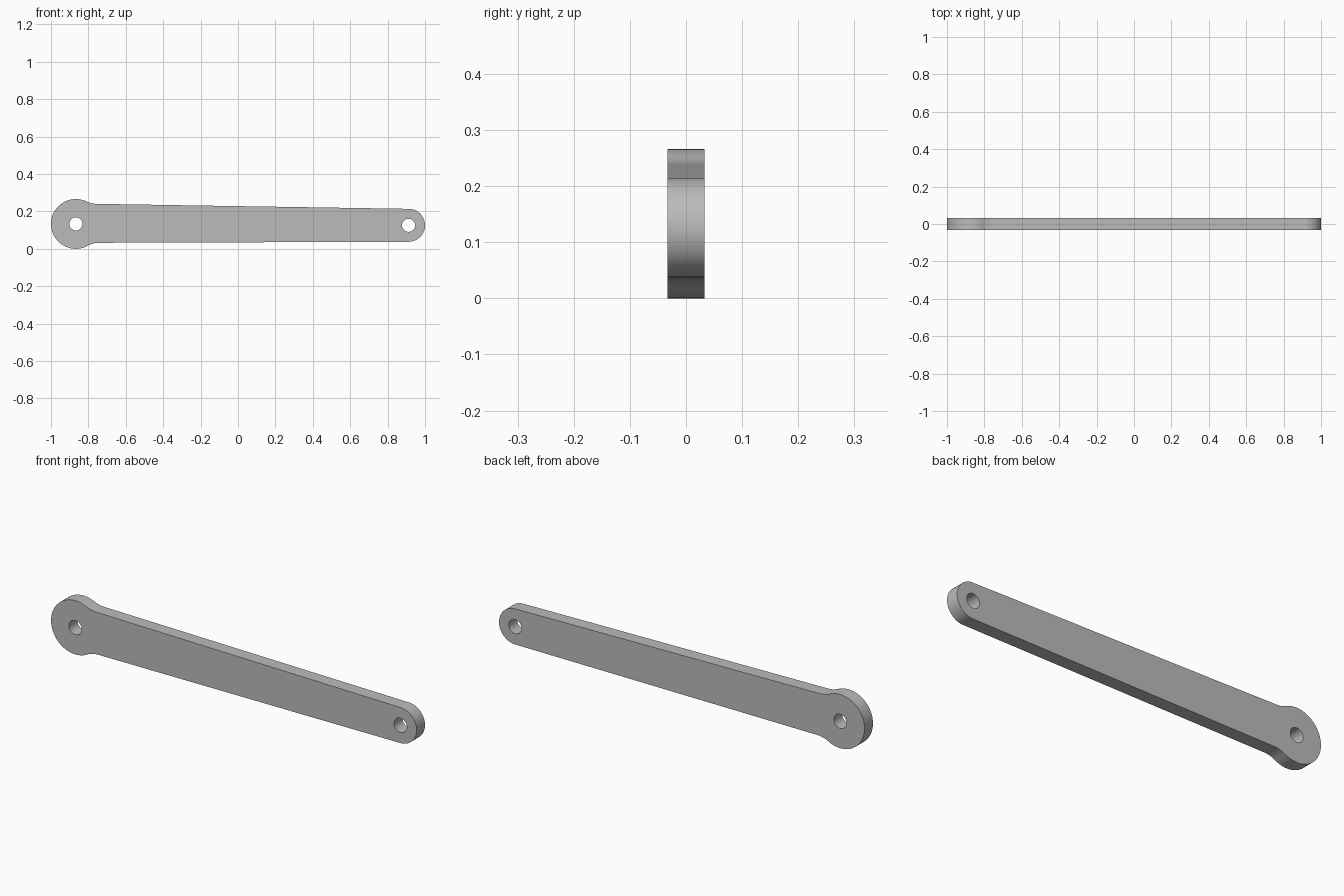
import bpy, bmesh, math

cube = bpy.data.objects.get("Cube")
if cube:
    bpy.data.objects.remove(cube)

HALF_DEPTH = 0.033
HOLE_R = 0.035
BIG = (-0.867, 0.133, 0.133)      # x, z, radius of the large eye
SMALL = (0.912, 0.1255, 0.088)    # x, z, radius of the small eye
FILLET = 0.13


def arc(cx, cz, r, start, end, steps):
    """Points along an arc, both ends included."""
    angles = [start + (end - start) * i / steps for i in range(steps + 1)]
    return [(cx + r * math.cos(a), cz + r * math.sin(a)) for a in angles]


def fillet_centre(edge_z, side):
    """Centre of the concave fillet touching the large eye and an arm edge."""
    z = edge_z + side * FILLET
    dx = math.sqrt((BIG[2] + FILLET) ** 2 - (z - BIG[1]) ** 2)
    return BIG[0] + dx, z


# Outline, counter-clockwise from the bottom of the small eye
up, down = fillet_centre(0.24, 1), fillet_centre(0.032, -1)
up_angle = math.atan2(up[1] - BIG[1], up[0] - BIG[0])
down_angle = math.atan2(down[1] - BIG[1], down[0] - BIG[0])
quarter = math.pi / 2

outline = arc(*SMALL, -quarter, quarter - 0.016, 40)
outline += arc(*up, FILLET, -quarter - 0.016, up_angle - math.pi, 14)
outline += arc(*BIG, up_angle, down_angle + 2 * math.pi, 64)[1:-1]
outline += arc(*down, FILLET, down_angle + math.pi, quarter, 14)
holes = [arc(x, z, HOLE_R, 0, 2 * math.pi, 40)[:-1] for x, z, _ in (BIG, SMALL)]

# Fill the profile around both pin holes, then extrude it to the plate depth
bm = bmesh.new()
edges = []
for loop in [outline] + holes:
    verts = [bm.verts.new((x, -HALF_DEPTH, z)) for x, z in loop]
    edges += [bm.edges.new((v, verts[i - 1])) for i, v in enumerate(verts)]
bmesh.ops.triangle_fill(bm, use_beauty=True, use_dissolve=False, edges=edges)
result = bmesh.ops.extrude_face_region(bm, geom=bm.faces[:], use_keep_orig=True)
moved = [g for g in result["geom"] if isinstance(g, bmesh.types.BMVert)]
bmesh.ops.translate(bm, verts=moved, vec=(0, 2 * HALF_DEPTH, 0))
bmesh.ops.recalc_face_normals(bm, faces=bm.faces[:])

mesh = bpy.data.meshes.new("link_arm")
bm.to_mesh(mesh)
bm.free()
arm = bpy.data.objects.new("link_arm", mesh)
bpy.context.collection.objects.link(arm)

# Plain grey metal
grey = bpy.data.materials.new("plain_grey")
grey.use_nodes = True
colour = (0.5, 0.5, 0.5, 1)
grey.diffuse_color = colour
grey.node_tree.nodes["Principled BSDF"].inputs["Base Color"].default_value = colour
mesh.materials.append(grey)

# Smooth curved rims, crisp plate edges
bpy.ops.object.select_all(action="DESELECT")
arm.select_set(True)
bpy.context.view_layer.objects.active = arm
bpy.ops.object.shade_smooth_by_angle(angle=math.radians(30))
